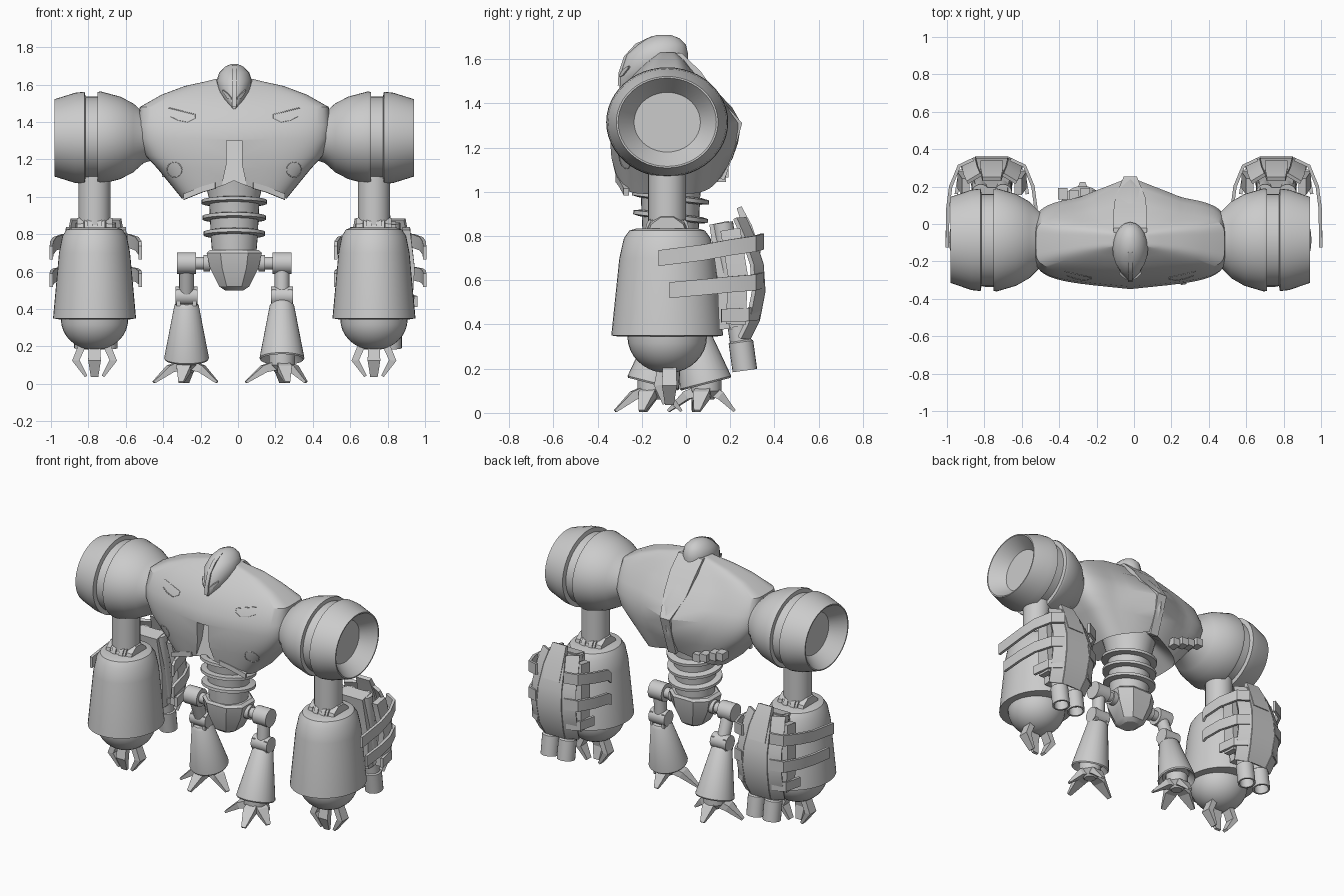
import bpy, bmesh, math
from mathutils import Vector as V

old = bpy.data.objects.get("Cube")
if old:
    bpy.data.objects.remove(old, do_unlink=True)

steel = bpy.data.materials.new("plain steel grey")
steel.use_nodes = True
steel.diffuse_color = (0.6, 0.6, 0.6, 1)
steel.node_tree.nodes["Principled BSDF"].inputs["Base Color"].default_value = (0.6, 0.6, 0.6, 1)
CX, CY = -0.02, -0.085   # body centre line and arm depth


def loft(name, rings, angle=35):
    """Skin a list of equal rings and cap both ends."""
    bm = bmesh.new()
    loops = [[bm.verts.new(p) for p in ring] for ring in rings]
    n = len(loops[0])
    for a, b in zip(loops, loops[1:]):
        for i in range(n):
            bm.faces.new((a[i], a[(i + 1) % n], b[(i + 1) % n], b[i]))
    bm.faces.new(loops[0])
    bm.faces.new(loops[-1])
    bmesh.ops.recalc_face_normals(bm, faces=bm.faces)
    me = bpy.data.meshes.new(name)
    bm.to_mesh(me)
    bm.free()
    me.materials.append(steel)
    me.shade_smooth()
    me.set_sharp_from_angle(angle=math.radians(angle))
    ob = bpy.data.objects.new(name, me)
    bpy.context.collection.objects.link(ob)
    return ob


def lathe(name, origin, axis, profile, n=32, squash=(1, 1)):
    """Turn (radius, height) points about an axis."""
    q = V(axis).to_track_quat('Z', 'Y')
    ts = [2 * math.pi * i / n for i in range(n)]
    return loft(name, [[V(origin) + q @ V((r * squash[0] * math.cos(t), r * squash[1] * math.sin(t), h))
                        for t in ts] for r, h in profile])


def rod(name, p, q, r0, r1=None, n=20):
    d = V(q) - V(p)
    return lathe(name, p, d, [(r0, 0), (r1 or r0, d.length)], n)


def beam(name, pts, sizes, side, angle=30):
    """Rectangular bar along a path; sizes are half width along side and half thickness."""
    pts, side, rings = [V(p) for p in pts], V(side).normalized(), []
    for i, p in enumerate(pts):
        t = pts[min(i + 1, len(pts) - 1)] - pts[max(i - 1, 0)]
        nrm = t.cross(side).normalized()
        a, b = sizes[min(i, len(sizes) - 1)]
        rings.append([p + side * a * u + nrm * b * w for u, w in ((1, 1), (-1, 1), (-1, -1), (1, -1))])
    return loft(name, rings, angle)


def box(name, c, s):
    return beam(name, [V(c) - V((0, 0, s[2] / 2)), V(c) + V((0, 0, s[2] / 2))], [(s[0] / 2, s[1] / 2)], (1, 0, 0))


# Torso sections: height, half width, front, back, spine bulge
POW, TAPER = 5, .2
SECTIONS = [(1.0, .28, -.325, .14, .03), (1.15, .41, -.342, .17, .04), (1.22, .475, -.347, .175, .06),
            (1.31, .512, -.348, .17, .08), (1.38, .515, -.335, .14, .07), (1.48, .505, -.28, .075, .04),
            (1.545, .39, -.225, .03, .01), (1.592, .265, -.175, 0, 0), (1.615, .16, -.145, -.025, 0),
            (1.63, .1, -.13, -.04, 0)]


def torso_ring(z, hw, yf, yb, bulge):
    ring = []
    for i in range(64):
        t = 2 * math.pi * i / 64
        c, s = math.cos(t), math.sin(t)
        x = hw * math.copysign(abs(c) ** (2 / POW), c)
        half = (yb - yf) / 2 * (1 - TAPER * abs(x) / hw)
        y = (yf + yb) / 2 + half * math.copysign(abs(s) ** (2 / POW), s)
        if s > 0:
            y += bulge * max(0, 1 - abs(x) / .28)
        ring.append(V((CX + x, y, z if z > 1.01 else 1.08 - .32 * abs(x))))
    return ring


def chest(u, z):
    """Point on the chest surface."""
    for a, b in zip(SECTIONS, SECTIONS[1:]):
        if a[0] <= z <= b[0]:
            k = (z - a[0]) / (b[0] - a[0])
            hw, yf, yb = (a[j] + k * (b[j] - a[j]) for j in (1, 2, 3))
    f = abs(u) / hw
    return V((CX + u, (yf + yb) / 2 - (yb - yf) / 2 * (1 - TAPER * f) * (1 - f ** POW) ** (1 / POW), z))


under = [V((CX + (p.x - CX) * .5, -.08 + (p.y + .08) * .5, 1.13)) for p in torso_ring(*SECTIONS[0])]
torso = loft("torso", [under] + [torso_ring(*s) for s in SECTIONS], 28)
# Chest slot, deep at the top and fading downwards
slot = [(.042, 1.3), (.042, 1.17), (.08, 1.0), (-.08, 1.0), (-.042, 1.17), (-.042, 1.3)]
cutter = loft("chest_slot_cutter", [[V((CX + x, y - (1.3 - z) * .24, z)) for x, z in slot] for y in (-.45, -.26)])
cutter.hide_render = True
cutter.hide_viewport = True
cutter.display_type = 'WIRE'
cut = torso.modifiers.new("slot", 'BOOLEAN')
cut.operation, cut.object, cut.solver = 'DIFFERENCE', cutter, 'EXACT'
torso.modifiers.new("crisp_slot", 'EDGE_SPLIT').split_angle = math.radians(28)


def wire(name, pts):
    cu = bpy.data.curves.new(name, 'CURVE')
    cu.dimensions, cu.bevel_depth, cu.bevel_resolution = '3D', .003, 0
    sp = cu.splines.new('POLY')
    sp.points.add(len(pts) - 1)
    for p, co in zip(sp.points, pts):
        p.co = (*co, 1)
    cu.materials.append(steel)
    bpy.context.collection.objects.link(bpy.data.objects.new(name, cu))


# Spine ridge over the back
beam("spine", [(CX, -.13, 1.605), (CX, -.03, 1.605), (CX, .05, 1.53), (CX, .13, 1.42), (CX, .235, 1.305),
               (CX, .2, 1.19), (CX, .155, 1.06)],
     [(.08, .02), (.09, .025), (.09, .022), (.08, .02), (.035, .02), (.03, .02), (.03, .02)], (1, 0, 0))

# Beaked head: height, half width, front, back
HEAD = [(1.47, .008, -.3, -.24), (1.52, .055, -.3, -.12), (1.56, .085, -.29, .01), (1.62, .095, -.27, .01),
        (1.665, .08, -.22, 0), (1.695, .05, -.175, -.03), (1.71, .018, -.13, -.07)]
loft("head", [[V((CX + w * math.cos(t), (f + b) / 2 + (b - f) / 2 * math.sin(t), z))
               for t in [math.pi * i / 10 for i in range(20)]] for z, w, f, b in HEAD], 40)
beam("brow_ridge", [(CX, -.15, 1.7), (CX, -.225, 1.665), (CX, -.275, 1.61), (CX, -.299, 1.54), (CX, -.303, 1.48)],
     [(.012, .006)], (1, 0, 0))

# Waist, ribs and pelvis
lathe("waist", (CX, -.07, 0), (0, 0, 1), [(.115, .66), (.125, .78), (.135, .99), (.17, 1.13)])
for i, z in enumerate((.80, .885, .97)):
    lathe(f"waist_rib_{i + 1}", (CX, -.07, z), (0, .12, 1),
          [(.14, -.012), (.165 + .005 * i, -.006), (.165 + .005 * i, .012), (.14, .018)])
loft("pelvis", [[V((CX + w * x, -.07 + d * y, z)) for x, y in
                 ((1, .5), (.5, 1), (-.5, 1), (-1, .5), (-1, -.5), (-.5, -1), (.5, -1), (1, -.5))]
                for z, w, d in ((.5, .05, .06), (.52, .08, .085), (.62, .13, .12), (.7, .148, .13),
                                (.715, .13, .12))], 30)
# Loose machinery under the right rear edge
for i in range(4):
    box(f"back_gear_{i + 1}", (CX - .18 - .06 * i, .15 + .012 * (i % 2), 1.07 + .02 * i), (.05, .06, .05))


def claw(name, base, d):
    """Bent finger opening in direction d."""
    base, d = V(base), V(d)
    beam(name, [base + d * o + V((0, 0, h)) for o, h in ((.06, .22), (.10, .125), (.045, .04))],
         [(.03, .02), (.034, .02), (.02, .008)], (d.y, -d.x, 0), 10)


for s, side in ((1, "left"), (-1, "right")):
    X = lambda u: CX + s * u
    # Chest markings, eyes and collar plates
    wire(side + "_chest_mark", [chest(s * u, z) for u, z in ((.35, 1.475), (.29, 1.46), (.21, 1.44), (.21, 1.42),
                                                            (.25, 1.4), (.3, 1.41), (.34, 1.43))])
    wire(side + "_chest_ring", [chest(s * (.32 + .04 * math.cos(t)), 1.145 + .04 * math.sin(t))
                                for t in [math.pi * i / 8 for i in range(17)]])
    beam(side + "_eye", [(X(.015), -.295, 1.525), (X(.035), -.283, 1.54), (X(.058), -.258, 1.565)],
         [(.006, .006), (.013, .006), (.005, .006)], (0, 0, 1))
    beam(side + "_collar_plate", [chest(s * .1, 1.06) + V((0, .01, 0)), chest(s * .17, 1.04) + V((0, .01, 0)),
                                  (X(.27), -.27, 1.0)], [(.016, .012)], (0, 0, 1))

    # Shoulder drum with groove and dished end
    lathe(side + "_shoulder", (CX, CY, 1.315), (s, 0, 0),
          [(.13, .43), (.15, .485), (.205, .54), (.245, .61), (.276, .715), (.272, .73), (.245, .732),
           (.245, .795), (.274, .8), (.268, .85), (.23, .96), (.222, .96), (.15, .87)], 48, (1, .9))
    # Upper arm, elbow and forearm
    ax = X(.747)
    rod(side + "_upper_arm", (ax, CY, .8), (ax, CY, 1.15), .086, n=28)
    rod(side + "_elbow", (ax - .055, CY, .81), (ax + .055, CY, .81), .095)
    for k in (-1, 1):
        rod(f"{side}_elbow_plate_{'outer' if k == s else 'inner'}",
            (ax + k * .06, CY, .8), (ax + k * .095, CY, .8), .098, .09, 10)
        rod(f"{side}_elbow_clamp_{'outer' if k == s else 'inner'}",
            (ax + k * .012, CY, .81), (ax + k * .04, CY, .81), .105, n=12)
    lathe(side + "_forearm", (ax, CY, 0), (0, 0, 1),
          [(.12, .835), (.15, .825), (.172, .79), (.19, .7), (.222, .35), (.19, .345)], 40, (1, 1.14))
    lathe(side + "_wrist_dome", (ax, CY, .345), (0, 0, 1),
          [(.18 * math.cos(a), -.165 * math.sin(a)) for a in [math.pi * i / 17 for i in range(9)]], 32)
    for nm, d in (("outer", (s, 0, 0)), ("inner", (-s, 0, 0)), ("front", (0, -.5, 0))):
        claw(f"{side}_{nm}_claw", (ax, CY + .01, 0), d)

    # Weapon pod behind the forearm
    px = s * .76
    curve = [(.265, .88), (.3, .8), (.342, .67), (.35, .55), (.325, .42), (.285, .34)]
    half = [.06, .075, .085, .09, .085, .07]
    beam(side + "_pod_shell", [(px, y, z) for y, z in curve], [(h, .01) for h in half], (1, 0, 0))
    beam(side + "_pod_fin", [(px, .24, .93), (px, .28, .84), (px, .32, .72)], [(.05, .012), (.06, .02)], (1, 0, 0))
    beam(side + "_pod_core", [(px, .15, .86), (px, .2, .62), (px, .21, .38)], [(.085, .045), (.1, .06)], (1, 0, 0))
    for k in (-1, 1):
        tag = "outer" if k == s else "inner"
        # Folded side of the shell and the rail that carries the straps
        beam(f"{side}_{tag}_pod_wing", [(px + k * (h + .035), y - .022, z) for h, (y, z) in zip(half, curve)],
             [(.042, .01)], (1, -k * .6, 0))
        beam(f"{side}_{tag}_strap_rail", [(px + k * .14, .2, .83), (px + k * .165, .235, .62), (px + k * .15, .225, .4)],
             [(.02, .045)], (1, 0, 0))
        bx = px + k * .06
        rod(f"{side}_{tag}_barrel", (bx, .165, .86), (bx, .25, .3), .048)
        lathe(f"{side}_{tag}_barrel_clip", (bx, .228, .43), (0, .15, -1), [(.055, 0), (.055, .04)], 16)
        lathe(f"{side}_{tag}_muzzle", (bx, .247, .33), (0, .14, -1),
              [(.04, -.03), (.044, 0), (.056, .01), (.056, .14), (.045, .14), (.04, .08)], 20)
        # Straps wrapping round to the forearm, longest on the outside
        for i, (z, drop) in enumerate(((.765, .065), (.59, .035))):
            reach = (-.12, -.07)[i] if k == s else .06
            beam(f"{side}_{tag}_strap_{i + 1}",
                 [(px + k * .1, .345, z + .01), (px + k * .175, .31, z), (px + k * .22, .2, z - drop * .25),
                  (px + k * .236, .08, z - drop * .6), (px + k * .238, reach - .005, z - drop)],
                 [(.036, .009)], (0, 0, 1))
        beam(f"{side}_{tag}_lower_strap", [(px + k * .1, .325, .45), (px + k * .17, .28, .445),
                                           (px + k * .19, .16, .44)], [(.03, .009)], (0, 0, 1))

    # Leg: left strides forward, right trails behind
    lx, knee, ankle = X(.255), -.03 - s * .04, -.03 - s * .12
    rod(side + "_hip_axle", (X(.1), -.06, .645), (lx, -.06, .645), .034, n=16)
    rod(side + "_hip_cuff", (X(.13), -.06, .645), (X(.165), -.06, .645), .045, n=16)
    rod(side + "_hip_wheel", (lx - .05, -.06, .645), (lx + .05, -.06, .645), .058)
    rod(side + "_thigh", (lx, -.06, .64), (lx, knee, .46), .04, n=16)
    rod(side + "_knee", (lx - .058, knee, .47), (lx + .058, knee, .47), .05)
    for k in (-1, 1):
        box(f"{side}_knee_plate_{'outer' if k == s else 'inner'}", (lx + k * .043, knee, .46), (.02, .08, .09))
    d = V((0, ankle - knee, -.31))
    lathe(side + "_shin", (lx, ankle, .13), -d,
          [(.085, .04), (.115, 0), (.12, .008), (.065, .3), (.05, .315)], 28)
    lathe(side + "_ankle", (lx, ankle, .06), (0, 0, 1), [(.035, 0), (.07, .04), (.07, .1)], 16)
    # Splayed toes
    for nm, dx, dy in (("outer", s * .152 - .023, -.05), ("inner", -s * .178 - .015, -.04),
                       ("front", s * .03, -.17), ("heel", 0, .13)):
        f = V((dx, dy, 0))
        c = V((lx, ankle, 0))
        beam(f"{side}_{nm}_toe", [c + f * .15 + V((0, 0, .1)), c + f * .5 + V((0, 0, .08)), c + f + V((0, 0, .008))],
             [(.03, .025), (.038, .02), (.014, .006)], (dy, -dx, 0), 10)
